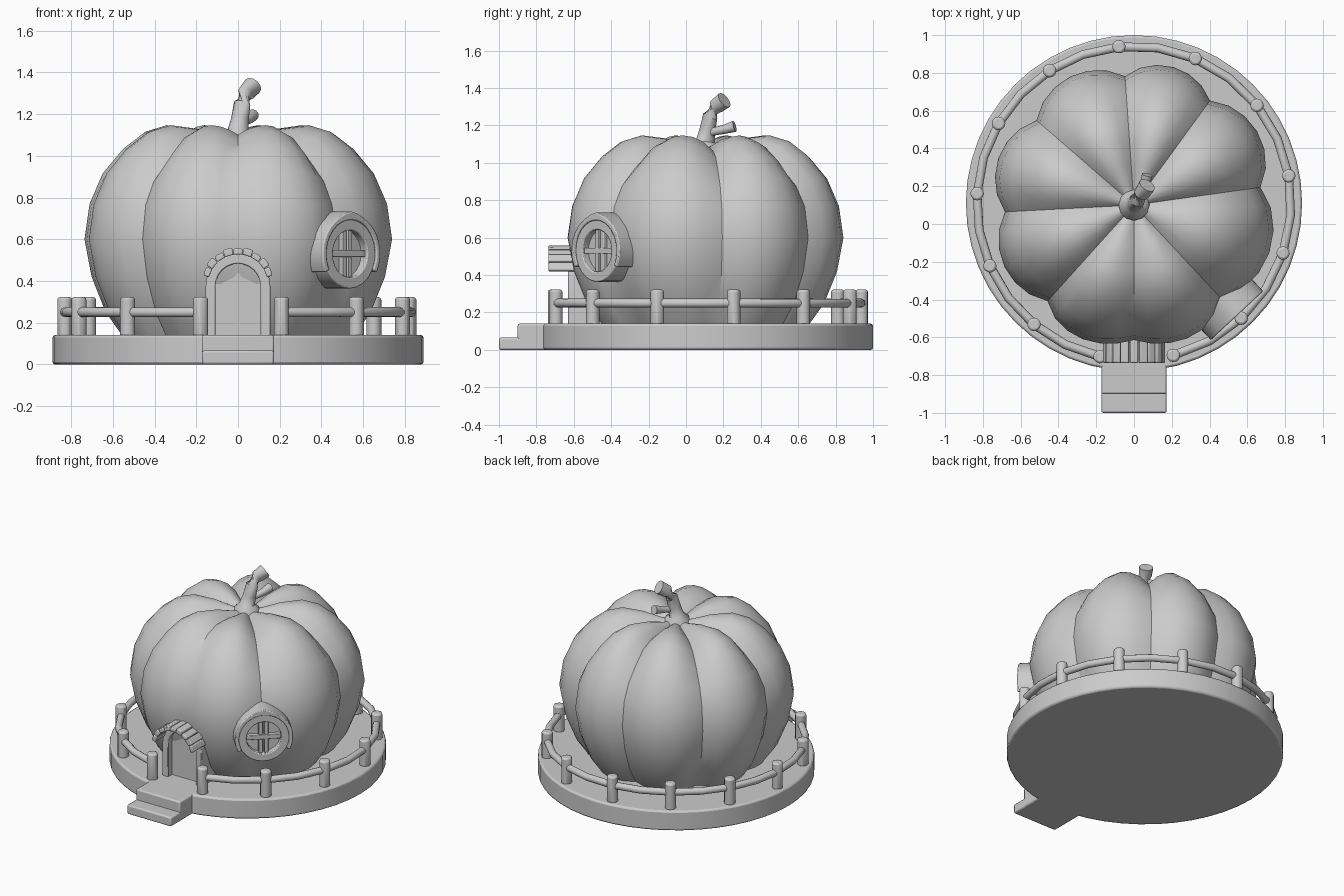
import bpy, bmesh
from math import sin, cos, pi, radians
from mathutils import Matrix, Vector

if "Cube" in bpy.data.objects:
    bpy.data.objects.remove(bpy.data.objects["Cube"])

CY = 0.11  # y of the round base's centre


def finish(name, bm, smooth=35, bevel=0.0):
    bmesh.ops.remove_doubles(bm, verts=bm.verts, dist=1e-5)
    bmesh.ops.recalc_face_normals(bm, faces=bm.faces)
    me = bpy.data.meshes.new(name)
    bm.to_mesh(me)
    bm.free()
    ob = bpy.data.objects.new(name, me)
    bpy.context.collection.objects.link(ob)
    bpy.ops.object.select_all(action='DESELECT')
    ob.select_set(True)
    bpy.context.view_layer.objects.active = ob
    bpy.ops.object.shade_smooth_by_angle(angle=radians(smooth))
    if bevel:
        m = ob.modifiers.new("bevel", 'BEVEL')
        m.width, m.segments, m.limit_method = bevel, 2, 'ANGLE'
    return ob


def cylinder(name, r, z0, z1, x, y, n, bevel):
    bm = bmesh.new()
    bmesh.ops.create_cone(bm, cap_ends=True, segments=n, radius1=r, radius2=r, depth=z1 - z0,
                          matrix=Matrix.Translation((x, y, (z0 + z1) / 2)))
    return finish(name, bm, 40, bevel)


def box(name, lo, hi, bevel=0.0, mat=Matrix()):
    lo, hi = Vector(lo), Vector(hi)
    bm = bmesh.new()
    bmesh.ops.create_cube(bm, size=1, matrix=mat @ Matrix.Translation((lo + hi) / 2)
                          @ Matrix.Diagonal((*(hi - lo), 1)))
    return finish(name, bm, 35, bevel)


def tube(name, pts, radii, n=12):
    pts = [Vector(p) for p in pts]
    bm = bmesh.new()
    rings = []
    for i, p in enumerate(pts):
        t = (pts[min(i + 1, len(pts) - 1)] - pts[max(i - 1, 0)]).normalized()
        a = t.cross(Vector((0.31, -0.2, 1)) if abs(t.z) < 0.7 else Vector((1, 0, 0))).normalized()
        b = t.cross(a)
        rings.append([bm.verts.new(p + radii[i] * (a * cos(2 * pi * k / n) + b * sin(2 * pi * k / n)))
                      for k in range(n)])
    for r, s in zip(rings, rings[1:]):
        for k in range(n):
            bm.faces.new((r[k], r[(k + 1) % n], s[(k + 1) % n], s[k]))
    bm.faces.new(rings[0])
    bm.faces.new(rings[-1])
    return finish(name, bm, 50)


def band(name, inner, outer, y0, y1, mat, closed=False, bevel=0.006):
    """Flat strip between two outlines in the xz plane, extruded from y0 to y1."""
    bm = bmesh.new()
    rows = [[bm.verts.new(mat @ Vector((x, y, z))) for x, y, z in
             ((a[0], y0, a[1]), (b[0], y0, b[1]), (b[0], y1, b[1]), (a[0], y1, a[1]))]
            for a, b in zip(inner, outer)]
    for r, s in zip(rows, rows[1:] + rows[:1] if closed else rows[1:]):
        for k in range(4):
            bm.faces.new((r[k], r[(k + 1) % 4], s[(k + 1) % 4], s[k]))
    if not closed:
        bm.faces.new(rows[0])
        bm.faces.new(rows[-1])
    return finish(name, bm, 35, bevel)


def arc(r, a0, a1, n, z=0.0):
    return [(r * cos(radians(a0 + (a1 - a0) * i / n)), z + r * sin(radians(a0 + (a1 - a0) * i / n)))
            for i in range(n + 1)]


# round base and entrance steps
cylinder("base", 0.89, 0, 0.14, 0, CY, 48, 0.012)
box("upper_step", (-0.173, -0.9, 0), (0.173, -0.5, 0.14), 0.01)
box("lower_step", (-0.173, -1.0, 0), (0.173, -0.8, 0.066), 0.01)

# pumpkin body: eight uneven lobes around a dimpled profile
creases = [-132, -90, -47, 8, 54, 94, 139, 183, 228]
depths = [0.1, 0.06, 0.1, 0.11, 0.1, 0.1, 0.1, 0.1, 0.1]
profile = [(0.56, 0.12), (0.655, 0.25), (0.725, 0.42), (0.76, 0.6), (0.735, 0.77), (0.67, 0.92),
           (0.57, 1.04), (0.47, 1.115), (0.36, 1.147), (0.22, 1.13), (0.1, 1.095), (0.03, 1.08)]
SEG = 6
bm = bmesh.new()
cols = []
for i in range(8):
    for k in range(SEG):
        t = k / SEG
        a = radians(creases[i] + (creases[i + 1] - creases[i]) * t)
        dip = (depths[i] * (1 - t) + depths[i + 1] * t) * (1 - sin(pi * t) ** 0.8)
        col = []
        for r, z in profile:
            drop = 0.75 * dip * min(1, r / 0.3) * max(0, min(1, (z - 0.75) / 0.3))
            col.append(bm.verts.new((r * (1 - dip) * cos(a), 0.10 + r * (1 - dip) * sin(a), z - drop)))
        cols.append(col)
for c, d in zip(cols, cols[1:] + cols[:1]):
    for k in range(len(profile) - 1):
        bm.faces.new((c[k], d[k], d[k + 1], c[k + 1]))
bm.faces.new([c[0] for c in cols])
bm.faces.new([c[-1] for c in cols])
finish("pumpkin_body", bm, 38)

# stem with flared collar and a side shoot
tube("stem", [(0, 0.1, 1.06), (0, 0.1, 1.095), (0, 0.105, 1.12), (0.01, 0.115, 1.18), (0.02, 0.13, 1.25),
              (0.04, 0.16, 1.30), (0.07, 0.205, 1.335)],
     [0.085, 0.08, 0.05, 0.042, 0.04, 0.042, 0.046])
tube("stem_shoot", [(0.01, 0.11, 1.15), (0.035, 0.15, 1.168), (0.055, 0.2, 1.178), (0.07, 0.26, 1.195)],
     [0.02, 0.022, 0.024, 0.03], 10)

# railing: thirteen posts and one open rail
angles = [-75.5 + 28.5 * i for i in range(6)] + [95.5 + 27 * i for i in range(7)]
for i, a in enumerate(angles):
    x, y = 0.832 * cos(radians(a)), CY + 0.832 * sin(radians(a))
    cylinder(f"rail_post_{i}", 0.036, 0.13, 0.322, x, y, 12, 0.012)
path = []
for a, b in zip(angles, angles[1:]):
    path += [a, (a + b) / 2]
path.append(angles[-1])
tube("rail", [(0.832 * cos(radians(a)), CY + 0.832 * sin(radians(a)), 0.25) for a in path],
     [0.024] * len(path), 10)

# arched door: frame, inset panel and tiled awning
I = Matrix()
inner = [(0.108, 0.13)] + arc(0.108, 0, 180, 12, 0.375) + [(-0.108, 0.13)]
outer = [(0.155, 0.13)] + arc(0.155, 0, 180, 12, 0.375) + [(-0.155, 0.13)]
band("door_frame", inner, outer, -0.63, -0.42, I)
band("door_panel", [(0, z) for x, z in inner], inner, -0.585, -0.45, I, bevel=0)
N = 9
for i in range(N):
    a0, a1 = 13 + 154 * i / N, 13 + 154 * (i + 1) / N
    lift = 0.006 * (i % 2)
    band(f"awning_tile_{i}", arc(0.142, a0, a1, 2, 0.385), arc(0.171 + lift, a0 + 1, a1 - 1, 2, 0.385),
         -0.735, -0.55, I)

# round window on the front right: ring, pane, crossbars and hood
W = Matrix.Translation((0, 0.10, 0.53)) @ Matrix.Rotation(radians(43), 4, 'Z')
band("window_ring", arc(0.113, 0, 345, 23), arc(0.167, 0, 345, 23), -0.79, -0.6, W, True)
band("window_pane", [(0, 0)] * 24, arc(0.12, 0, 345, 23), -0.745, -0.6, W, True, 0)
for s in (-1, 1):
    box("window_upright", (s * 0.018 - 0.014, -0.77, -0.113), (s * 0.018 + 0.014, -0.73, 0.113), 0.004, W)
box("window_crossbar", (-0.113, -0.775, -0.016), (0.113, -0.73, 0.016), 0.004, W)
hood = [(x, z + 0.014 * max(0, 1 - abs(x) / 0.09)) for x, z in arc(0.19, -28, 208, 20)]
band("window_hood", arc(0.163, -28, 208, 20), hood, -0.80, -0.6, W)
